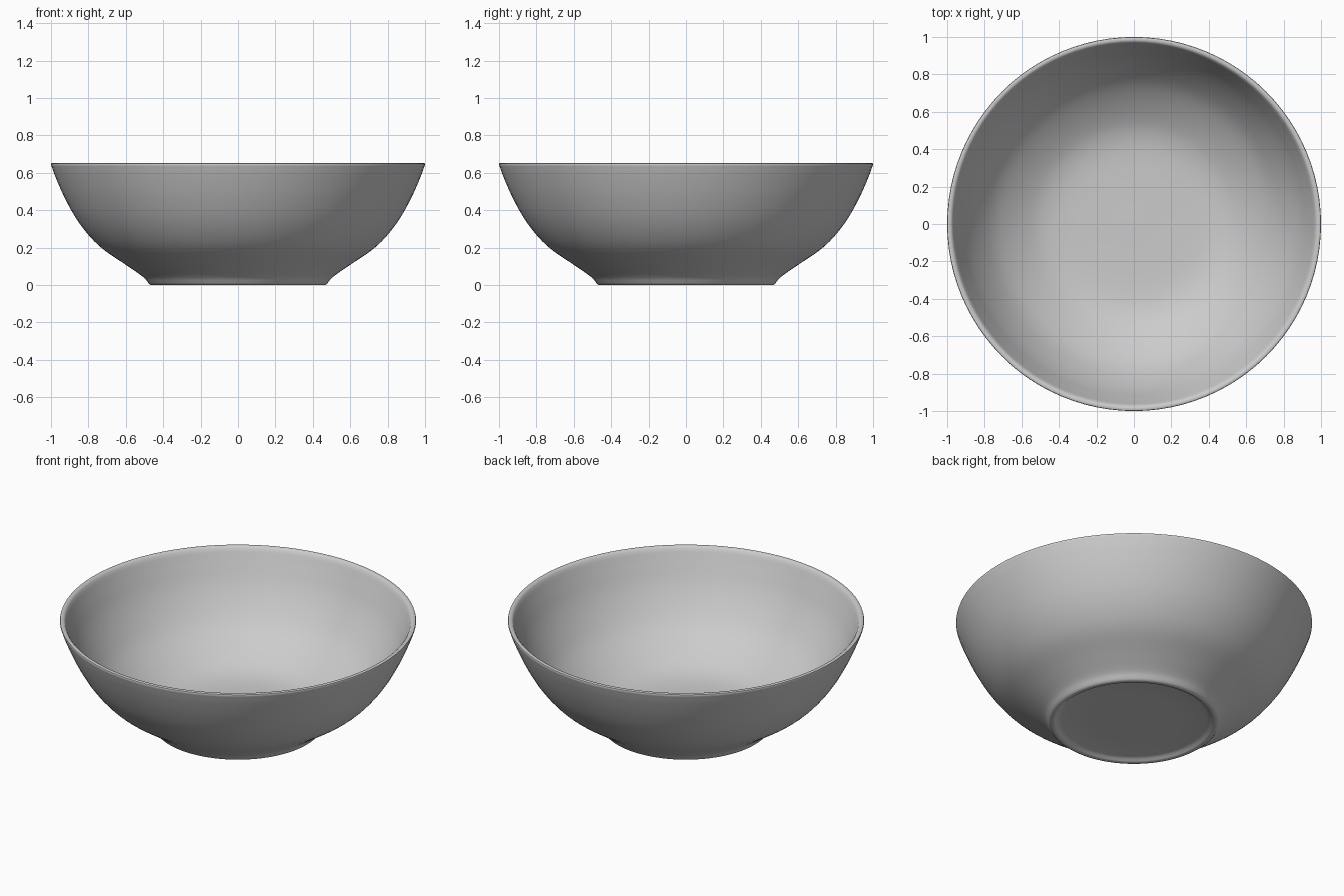
import bpy, bmesh, math
from mathutils import Vector

if "Cube" in bpy.data.objects:
    bpy.data.objects.remove(bpy.data.objects["Cube"])

SEGMENTS = 96


def smooth_curve(points, steps=5):
    """Catmull-Rom samples through (radius, height) points."""
    p = [Vector(q) for q in points]
    p = [2 * p[0] - p[1]] + p + [2 * p[-1] - p[-2]]
    out = []
    for a, b, c, d in zip(p, p[1:], p[2:], p[3:]):
        for i in range(steps):
            t = i / steps
            out.append(0.5 * (2 * b + (c - a) * t + (2 * a - 5 * b + 4 * c - d) * t * t
                              + (3 * b - a - 3 * c + d) * t ** 3))
    return out + [p[-2]]


def lathe(name, profile):
    bm = bmesh.new()
    verts = [bm.verts.new((r, 0, z)) for r, z in profile]
    edges = [bm.edges.new(pair) for pair in zip(verts, verts[1:])]
    bmesh.ops.spin(bm, geom=verts + edges, axis=(0, 0, 1), cent=(0, 0, 0),
                   angle=math.tau, steps=SEGMENTS, use_merge=True)
    bmesh.ops.remove_doubles(bm, verts=bm.verts, dist=1e-4)
    bmesh.ops.recalc_face_normals(bm, faces=bm.faces)
    mesh = bpy.data.meshes.new(name)
    bm.to_mesh(mesh)
    bm.free()
    obj = bpy.data.objects.new(name, mesh)
    bpy.context.collection.objects.link(obj)
    bpy.context.view_layer.objects.active = obj
    obj.select_set(True)
    bpy.ops.object.shade_smooth_by_angle(angle=math.radians(50))
    return obj


# Shallow recessed underside and rounded foot ring
foot = [(0, 0.018), (0.25, 0.018), (0.41, 0.017), (0.432, 0.012),
        (0.442, 0.003), (0.45, 0), (0.465, 0), (0.474, 0.004)]
# Outer wall, flaring from the foot to the rim
outer = smooth_curve([(0.48, 0.012), (0.51, 0.045), (0.60, 0.108), (0.72, 0.19),
                      (0.80, 0.268), (0.87, 0.363), (0.93, 0.473), (0.975, 0.575),
                      (0.997, 0.635)])
# Softly rounded lip
lip = [(1.0, 0.644), (0.998, 0.65), (0.99, 0.653), (0.978, 0.651), (0.97, 0.643)]
# Inner wall running down to a nearly flat floor
inner = smooth_curve([(0.962, 0.625), (0.935, 0.56), (0.89, 0.46), (0.83, 0.36),
                      (0.76, 0.27), (0.68, 0.2), (0.58, 0.135), (0.49, 0.095),
                      (0.38, 0.075), (0.2, 0.07), (0, 0.07)])

lathe("bowl", foot + outer + lip + inner)
